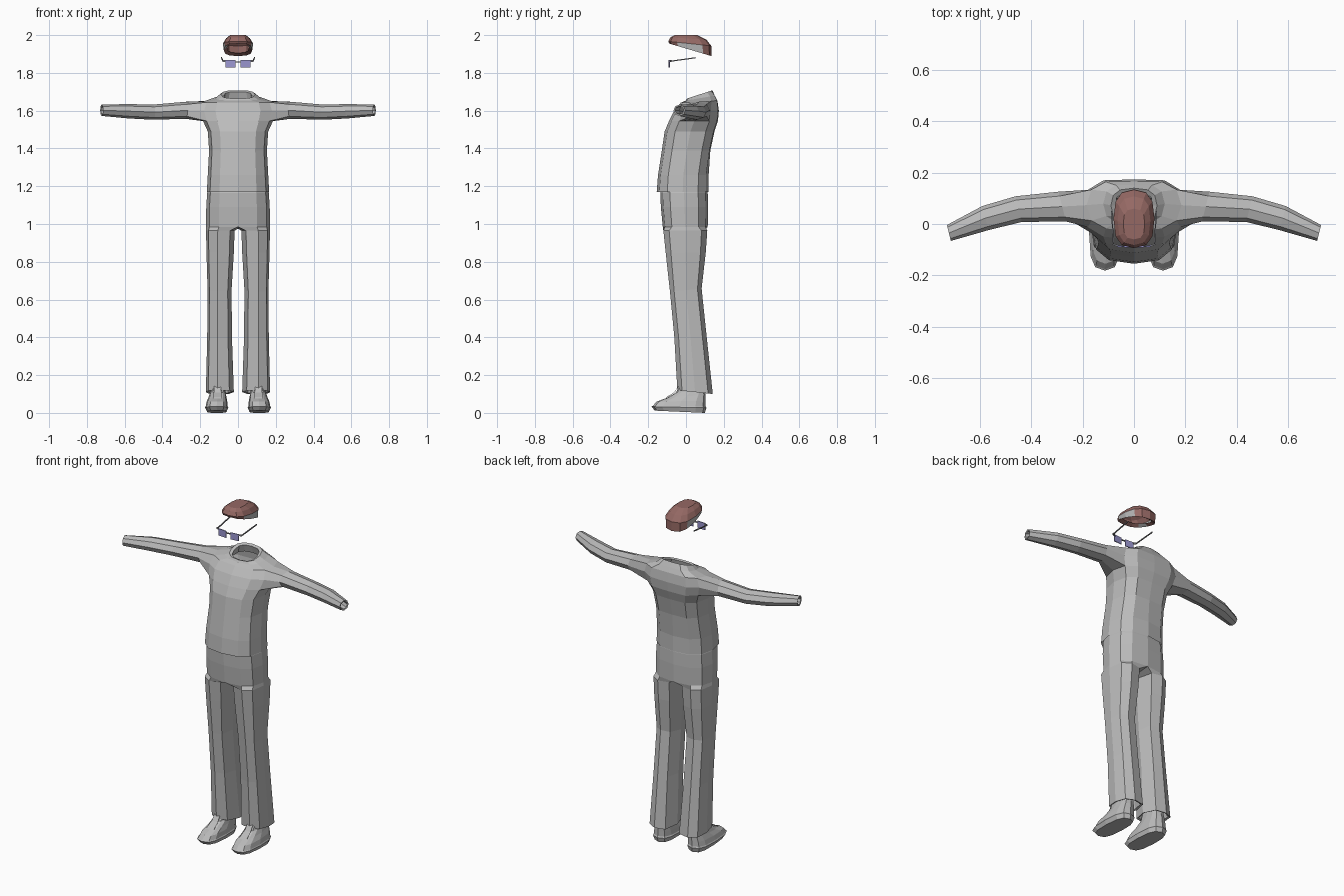
import bpy, bmesh
from math import radians, sin, cos, copysign
from mathutils import Vector

cube = bpy.data.objects.get("Cube")
if cube:
    bpy.data.objects.remove(cube)


def material(name, rgb):
    m = bpy.data.materials.new(name)
    m.use_nodes = True
    m.diffuse_color = (*rgb, 1)
    m.node_tree.nodes["Principled BSDF"].inputs["Base Color"].default_value = (*rgb, 1)
    return m


GREY = material("light grey", (0.5, 0.5, 0.5))
BROWN = material("red brown", (0.3, 0.14, 0.127))
LENS = material("violet lens", (0.33, 0.31, 0.64))
FRAME = material("frame grey", (0.25, 0.25, 0.27))

HALF = range(-90, 91, 30)                          # half outline, closed by mirroring
LEG = (-125, -85, -40, 0, 40, 85, 125, 180)        # full leg outline
OVAL = range(-90, 270, 30)                         # full oval


def power(v, p):
    return 0.0 if abs(v) < 1e-6 else copysign(abs(v) ** p, v)


def ring(bm, z, front, back, half_width, tilt=0, angles=HALF, xc=0, p=0.75):
    """Horizontal rounded outline; tilt raises the back and lowers the front."""
    yc, hy = (front + back) / 2, (back - front) / 2
    out = []
    for a in angles:
        u, v = power(cos(radians(a)), p), power(sin(radians(a)), p)
        out.append(bm.verts.new((xc + half_width * u, yc + hy * v, z + tilt * v)))
    return out


def bridge(bm, a, b, closed=True, skip=()):
    n = len(a)
    for i in range(n if closed else n - 1):
        if i not in skip:
            j = (i + 1) % n
            bm.faces.new((a[i], a[j], b[j], b[i]))


def loft(bm, rings, closed=True):
    for a, b in zip(rings, rings[1:]):
        bridge(bm, a, b, closed)


def finish(bm, name, *mats):
    bmesh.ops.recalc_face_normals(bm, faces=bm.faces[:])
    me = bpy.data.meshes.new(name)
    bm.to_mesh(me)
    bm.free()
    for m in mats:
        me.materials.append(m)
    ob = bpy.data.objects.new(name, me)
    bpy.context.collection.objects.link(ob)
    mod = ob.modifiers.new("Mirror", 'MIRROR')
    mod.use_clip = True
    mod.merge_threshold = 0.0005
    return ob


# Sweater: torso outlines from the hem to inside the collar
bm = bmesh.new()
torso = [ring(bm, *r) for r in (
    (1.17, -0.155, 0.12, 0.165),
    (1.26, -0.148, 0.12, 0.16),
    (1.39, -0.128, 0.138, 0.153),
    (1.49, -0.113, 0.16, 0.16),
    (1.545, -0.09, 0.178, 0.185),
    (1.60, -0.062, 0.183, 0.20),
    (1.648, -0.028, 0.175, 0.185, 0.006),
    (1.667, -0.002, 0.16, 0.12, 0.014),
    (1.686, 0.005, 0.14, 0.09, 0.022),
    (1.68, 0.018, 0.126, 0.074, 0.02),
    (1.64, 0.01, 0.14, 0.085, 0.015))]
ARMPIT = 4
for i, (a, b) in enumerate(zip(torso, torso[1:])):
    bridge(bm, a, b, False, skip=(2, 3) if i in (ARMPIT, ARMPIT + 1) else ())

# Shallow groove down the spine
for r in torso[2:8]:
    r[-1].co.y -= 0.009

# Sleeve grown from the opening left in the torso side
low, mid, high = torso[ARMPIT:ARMPIT + 3]
sleeve = [[*low[2:5], mid[4], *high[4:1:-1], mid[2]]]
for x, yc, zc, ry, rz in (
        (0.28, 0.068, 1.602, 0.058, 0.045),
        (0.45, 0.058, 1.592, 0.05, 0.04),
        (0.58, 0.023, 1.597, 0.047, 0.038),
        (0.722, -0.035, 1.602, 0.031, 0.03),
        (0.72, -0.035, 1.602, 0.023, 0.022),
        (0.66, -0.01, 1.602, 0.025, 0.024)):
    loop = []
    for k in range(8):
        a = radians(45 * k - 135)
        loop.append(bm.verts.new((x + 0.25 * ry * cos(a), yc + ry * cos(a), zc + rz * sin(a))))
    sleeve.append(loop)
loft(bm, sleeve)
finish(bm, "sweater", GREY)

# Trousers: hips, then a leg that shares the hip edge and a crotch point
bm = bmesh.new()
hips = [ring(bm, *r) for r in (
    (1.19, -0.13, 0.11, 0.155),
    (1.165, -0.136, 0.115, 0.163),
    (1.09, -0.133, 0.117, 0.168),
    (0.985, -0.123, 0.115, 0.169))]
loft(bm, hips, False)
crotch = bm.verts.new((0, 0, 0.975))
legs = [hips[-1] + [crotch]]
for z, front, back, inner, outer, tilt in (
        (0.965, -0.12, 0.113, 0.018, 0.169, 0),
        (0.85, -0.108, 0.105, 0.022, 0.167, 0),
        (0.65, -0.085, 0.083, 0.034, 0.161, 0.008),
        (0.40, -0.062, 0.11, 0.032, 0.163, 0),
        (0.11, -0.046, 0.142, 0.022, 0.17, -0.01),
        (0.115, -0.036, 0.13, 0.032, 0.16, -0.01),
        (0.20, -0.036, 0.12, 0.036, 0.155, 0)):
    legs.append(ring(bm, z, front, back, (outer - inner) / 2, tilt, LEG, (inner + outer) / 2, 0.7))
# Leg outlines begin at the inner front corner, matching the hip edge
loft(bm, legs)
finish(bm, "trousers", GREY)

# Shoes: sole, welt, toe box and ankle
bm = bmesh.new()
shoe = [ring(bm, z, f, b, w, t, OVAL, xc, 0.7) for z, f, b, w, t, xc in (
    (0.006, -0.165, 0.10, 0.052, -0.006, 0.112),
    (0.03, -0.182, 0.108, 0.062, -0.003, 0.113),
    (0.036, -0.176, 0.104, 0.058, -0.001, 0.113),
    (0.062, -0.155, 0.104, 0.054, 0.002, 0.111),
    (0.088, -0.10, 0.104, 0.046, 0.008, 0.108),
    (0.112, -0.052, 0.10, 0.041, 0.004, 0.106),
    (0.16, -0.03, 0.098, 0.04, 0, 0.105))]
loft(bm, shoe)
bm.faces.new(shoe[0])
bm.faces.new(shoe[-1])
finish(bm, "shoes", GREY)

# Tongue strip over the instep
bm = bmesh.new()
tongue = [[bm.verts.new((0.108 + s * w, y + d, z + d)) for s, d in
           ((-1, -0.003), (1, -0.003), (1, 0.004), (-1, 0.004))]
          for y, z, w in ((-0.108, 0.079, 0.024), (-0.064, 0.106, 0.02), (-0.04, 0.14, 0.018))]
loft(bm, tongue)
bm.faces.new(tongue[0])
bm.faces.new(tongue[-1])
finish(bm, "shoe_tongues", GREY)

# Cap: open shell, high at the front and low at the back
bm = bmesh.new()
cap = [ring(bm, *r) for r in (
    (1.935, -0.06, 0.11, 0.058, -0.03),
    (1.922, -0.088, 0.135, 0.076, -0.033),
    (1.955, -0.094, 0.134, 0.08, -0.012),
    (1.982, -0.082, 0.108, 0.064, -0.006),
    (2.0, -0.06, 0.06, 0.042))]
loft(bm, cap, False)
bm.faces.new(cap[-1])
bm.normal_update()
for f in bm.faces:
    c = f.calc_center_median()
    if abs(f.normal.x) > 0.55 and c.z < 1.95 and c.x > 0.06:
        f.material_index = 1
finish(bm, "cap", BROWN, GREY)


def bar(bm, a, b, width, height):
    """Thin rectangular bar between two points."""
    a, b = Vector(a), Vector(b)
    side = (b - a).cross(Vector((0, 0, 1))).normalized() * width / 2
    up = Vector((0, 0, height / 2))
    ends = [[bm.verts.new(p + s * side + t * up) for s, t in ((-1, -1), (1, -1), (1, 1), (-1, 1))]
            for p in (a, b)]
    loft(bm, ends)
    for e in ends:
        bm.faces.new(e)


# Glasses: lens plates, bridge, hinge and temple
bm = bmesh.new()
bar(bm, (0.014, -0.09, 1.848), (0.066, -0.086, 1.848), 0.005, 0.04)
finish(bm, "lenses", LENS)

bm = bmesh.new()
bar(bm, (-0.016, -0.09, 1.858), (0.016, -0.09, 1.858), 0.005, 0.006)
bar(bm, (0.062, -0.086, 1.862), (0.083, -0.078, 1.864), 0.006, 0.009)
bar(bm, (0.08, -0.08, 1.862), (0.087, 0.05, 1.88), 0.005, 0.006)
finish(bm, "glasses_frame", FRAME)
